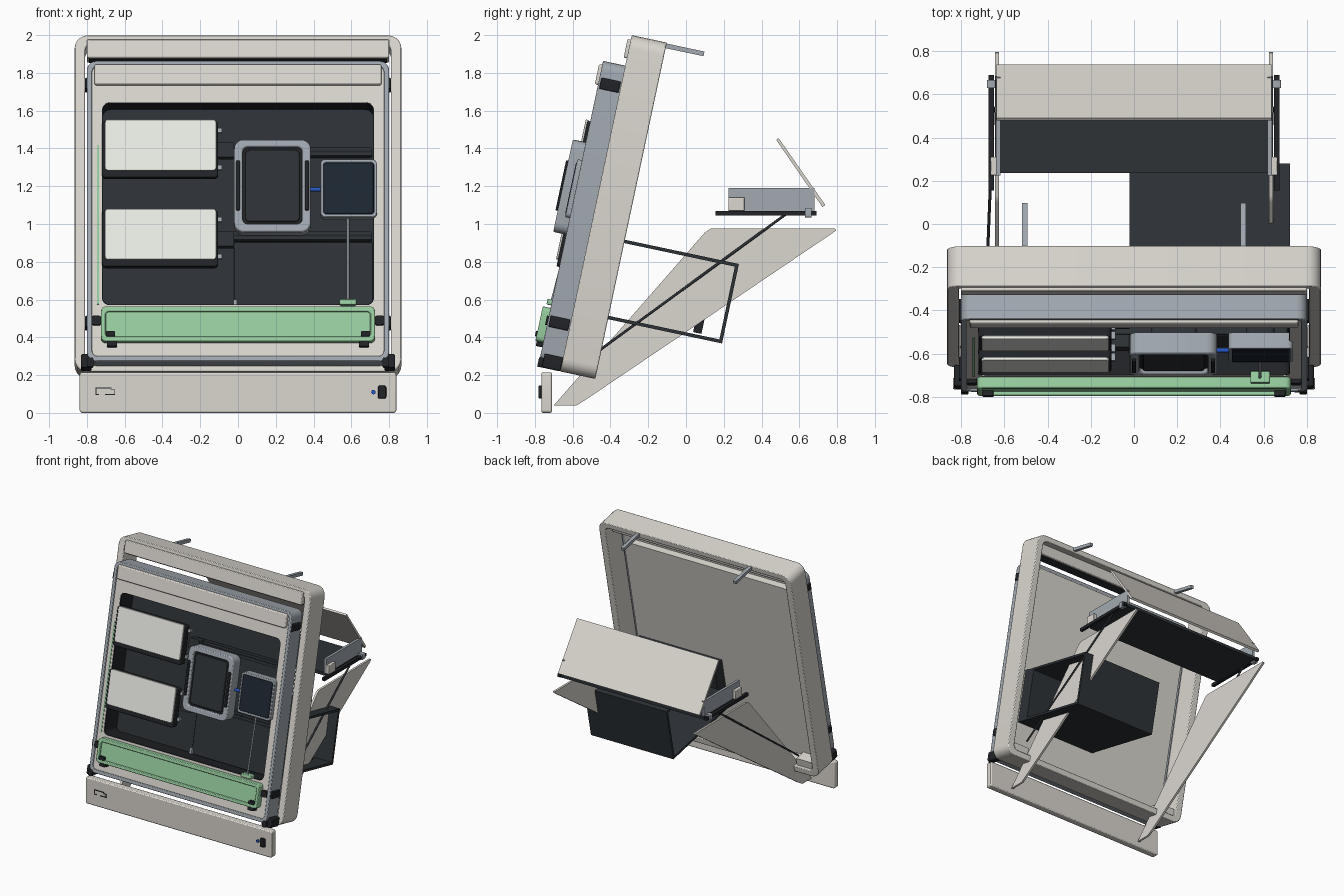
import bpy, bmesh, math
from mathutils import Matrix, Vector

if "Cube" in bpy.data.objects:
    bpy.data.objects.remove(bpy.data.objects["Cube"])

# the cabinet leans back 12 degrees: local x across, y into the depth, z up the slope
TILT = Matrix.Translation((0, -0.48, 0.18)) @ Matrix.Rotation(math.radians(-12), 4, 'X')
FLAT = Matrix.Identity(4)
SIDES = (("left", -1), ("right", 1))


def mat(name, *c):
    m = bpy.data.materials.new(name)
    m.diffuse_color = (*c, 1)
    m.use_nodes = True
    m.node_tree.nodes["Principled BSDF"].inputs["Base Color"].default_value = m.diffuse_color
    return m


BEIGE = mat("beige", 0.71, 0.68, 0.63)
STEEL = mat("steel", 0.36, 0.40, 0.44)
DARK = mat("dark", 0.026, 0.032, 0.037)
BLACK = mat("black", 0.015, 0.017, 0.02)
GREEN = mat("green", 0.31, 0.61, 0.35)
WHITE = mat("white", 0.84, 0.86, 0.80)
NAVY = mat("navy", 0.012, 0.02, 0.032)
BLUE = mat("blue", 0.02, 0.10, 0.60)


def finish(name, bm, material, M, bevel=0):
    bmesh.ops.recalc_face_normals(bm, faces=bm.faces)
    me = bpy.data.meshes.new(name)
    bm.to_mesh(me)
    bm.free()
    me.transform(M)
    me.materials.append(material)
    ob = bpy.data.objects.new(name, me)
    bpy.context.collection.objects.link(ob)
    if bevel:
        b = ob.modifiers.new("bevel", 'BEVEL')
        b.width, b.segments, b.limit_method = bevel, 2, 'ANGLE'
        b.angle_limit = math.radians(40)
    bpy.context.view_layer.objects.active = ob
    ob.select_set(True)
    bpy.ops.object.shade_smooth_by_angle(angle=math.radians(50))
    ob.select_set(False)
    return ob


def outline(x0, x1, z0, z1, r, seg=5):
    if r <= 0:
        return [(x1, z1), (x0, z1), (x0, z0), (x1, z0)]
    pts = []
    for i, (cx, cz) in enumerate([(x1 - r, z1 - r), (x0 + r, z1 - r), (x0 + r, z0 + r), (x1 - r, z0 + r)]):
        for k in range(seg + 1):
            a = math.pi / 2 * (i + k / seg)
            pts.append((cx + r * math.cos(a), cz + r * math.sin(a)))
    return pts


def block(name, x0, x1, y0, y1, z0, z1, m, r=0.0, M=TILT, bevel=0):
    """Rounded rectangle in x/z, extruded through the depth."""
    bm = bmesh.new()
    a, b = [[bm.verts.new((x, y, z)) for x, z in outline(x0, x1, z0, z1, r)] for y in (y0, y1)]
    bm.faces.new(a)
    bm.faces.new(b)
    for i in range(len(a)):
        j = (i + 1) % len(a)
        bm.faces.new((a[i], a[j], b[j], b[i]))
    return finish(name, bm, m, M, bevel)


def ring(name, x0, x1, y0, y1, z0, z1, hole, m, r, ri, bevel=0):
    """Rounded frame with a rounded opening (hole = x0, x1, z0, z1)."""
    bm = bmesh.new()
    out, inn = outline(x0, x1, z0, z1, r), outline(*hole, ri)
    loops = [[bm.verts.new((x, y, z)) for x, z in p]
             for p, y in ((out, y0), (out, y1), (inn, y1), (inn, y0))]
    for q in range(4):
        a, b = loops[q], loops[(q + 1) % 4]
        for i in range(len(a)):
            j = (i + 1) % len(a)
            bm.faces.new((a[i], a[j], b[j], b[i]))
    return finish(name, bm, m, TILT, bevel)


def plate(name, yz, x0, x1, m, M=FLAT):
    """Side profile extruded along x."""
    bm = bmesh.new()
    a, b = [[bm.verts.new((x, y, z)) for y, z in yz] for x in (x0, x1)]
    bm.faces.new(a)
    bm.faces.new(b)
    for i in range(len(a)):
        j = (i + 1) % len(a)
        bm.faces.new((a[i], a[j], b[j], b[i]))
    return finish(name, bm, m, M)


def rod(name, p, q, rad, m, M=FLAT, seg=12):
    p, q = Vector(p), Vector(q)
    bm = bmesh.new()
    bmesh.ops.create_cone(bm, cap_ends=True, segments=seg, radius1=rad, radius2=rad, depth=(q - p).length)
    R = (q - p).to_track_quat('Z', 'Y').to_matrix().to_4x4()
    return finish(name, bm, m, M @ Matrix.Translation((p + q) / 2) @ R)


# outer shell and its top bar
ring("outer_shell", -.865, .865, -.19, 0, 0, 1.82, (-.81, .81, .05, 1.775), BEIGE, .07, .04, .006)
block("top_bar", -.80, .80, -.207, -.07, 1.695, 1.795, BEIGE, .01, bevel=.006)
block("top_bar_seal", -.79, .79, -.19, -.09, 1.69, 1.695, DARK)

# steel door frame, beige liner, dark tub
ring("door_frame", -.80, .80, -.31, -.17, .03, 1.655, (-.772, .772, .058, 1.627), STEEL, .05, .03, .005)
ring("liner", -.772, .772, -.30, -.165, .058, 1.627, (-.72, .72, .335, 1.432), BEIGE, .03, .04)
ring("liner_back", -.74, .74, -.165, -.125, .08, 1.60, (-.72, .72, .335, 1.432), BEIGE, .04, .04)
block("back_panel", -.74, .74, -.125, -.112, .08, 1.60, BEIGE, .04)
block("tub_floor", -.73, .73, -.135, -.125, .325, 1.44, DARK, .03)
ring("tub_wall", -.724, .724, -.296, -.13, .331, 1.436, (-.716, .716, .339, 1.428), BLACK, .04, .04)
block("header_bar", -.76, .76, -.327, -.29, 1.525, 1.635, BEIGE, .012, bevel=.008)
block("green_seal", -.746, -.736, -.304, -.29, .34, 1.20, GREEN)

# tub details: equipment panel and rails
block("equipment_panel", -.02, .715, -.165, -.13, .34, .705, DARK, .01, bevel=.004)
for i, z in enumerate((1.19, .735)):
    block(f"tub_rail_{i}", -.12, .71, -.19, -.13, z - .022, z + .022, DARK, .01)
    block(f"tub_rail_groove_{i}", -.12, .71, -.195, -.185, z - .005, z + .005, BLACK)
block("panel_latch", -.025, -.005, -.19, -.16, .345, .39, STEEL)

# two white displays with bezels and arms
for i, (z0, z1) in enumerate(((1.042, 1.333), (.56, .85))):
    block(f"display_body_{i}", -.72, -.105, -.325, -.27, z0 - .02, z1 - .005, BLACK, .02, bevel=.006)
    block(f"display_face_{i}", -.705, -.115, -.335, -.32, z0 + .016, z1, WHITE, .018, bevel=.003)
    block(f"display_mount_{i}", -.60, -.22, -.27, -.13, z0 + .07, z1 - .07, DARK, .02)
    for j, z in enumerate((z0 + .03, z1 - .06)):
        block(f"display_arm_{i}_{j}", -.11, -.085, -.285, -.25, z, z + .025, STEEL, .006)
    zc = (z0 + z1) / 2
    block(f"display_link_{i}", -.11, -.02, -.25, -.19, zc - .04, zc + .04, DARK, .01)

# central monitor
ring("monitor_frame", -.02, .385, -.38, -.278, .715, 1.215, (.025, .34, .76, 1.175), STEEL, .05, .025, .008)
block("monitor_screen", .02, .345, -.355, -.28, .755, 1.18, BLACK, .02)
block("monitor_glass", .04, .325, -.37, -.35, .775, 1.16, DARK, .02, bevel=.005)
block("monitor_mount", .08, .29, -.285, -.13, .88, 1.08, DARK, .02)
for s, cx in (("left", 0.0), ("right", .365)):
    block(f"monitor_grip_{s}", cx - .01, cx + .01, -.392, -.375, .83, 1.10, BLACK, .008, bevel=.004)

# side monitor, connector, cable and clip
ring("side_monitor_frame", .437, .735, -.335, -.258, .805, 1.118, (.452, .72, .822, 1.10), STEEL, .025, .015, .004)
block("side_monitor_screen", .453, .719, -.338, -.27, .823, 1.099, NAVY, .012, bevel=.005)
block("side_monitor_mount", .52, .65, -.26, -.13, .88, 1.04, DARK, .02)
rod("blue_plug", (.375, -.31, .96), (.45, -.31, .96), .011, BLUE, TILT)
rod("cable", (.582, -.29, .82), (.582, -.31, .36), .007, STEEL, TILT)
block("cable_clip", .538, .628, -.335, -.28, .332, .362, GREEN, .008, bevel=.004)

# green tray with raised rim
ring("tray_rim", -.725, .725, -.352, -.29, .13, .318, (-.70, .70, .155, .29), GREEN, .025, .015, .006)
block("tray_face", -.71, .71, -.335, -.285, .145, .30, GREEN, .015)
for s, k in SIDES:
    block(f"tray_foot_{s}", k * .667 - .027, k * .667 + .027, -.345, -.295, .105, .135, BLACK, .008)
    block(f"tray_catch_{s}", k * .675 - .025, k * .675 + .025, -.36, -.33, .155, .183, BLACK, .008)

# dark hinges and corner shoes on both sides
for s, k in SIDES:
    for n, z in (("upper", 1.537), ("lower", .249)):
        x0, x1 = sorted((k * .775, k * .81))
        block(f"{n}_hinge_{s}", x0, x1, -.30, -.195, z - .03, z + .03, BLACK, .008, bevel=.004)
    block(f"hinge_knuckle_{s}", k * .75 - .025, k * .75 + .025, -.32, -.295, .225, .275, BLACK, .012)
    x0, x1 = sorted((k * .775, k * .832))
    block(f"corner_shoe_{s}", x0, x1, -.29, -.19, .0, .075, BLACK, .012, bevel=.005)
    x0, x1 = sorted((k * .765, k * .80))
    block(f"corner_toe_{s}", x0, x1, -.315, -.28, .0, .05, BLACK, .01)
    # short rods projecting from the top of the shell
    block(f"top_rod_{s}", k * .505 - .013, k * .505 + .013, -.06, .205, 1.79, 1.815, STEEL)

# upright kick panel with latch and lock
block("kick_panel", -.838, .838, -.765, -.71, 0, .215, BEIGE, .015, FLAT, .008)
for n, x0, x1, z0, z1 in (("a", -.755, -.75, .095, .135), ("b", -.755, -.67, .13, .135), ("c", -.755, -.735, .095, .10),
                          ("d", -.675, -.65, .12, .125), ("e", -.655, -.65, .095, .125), ("f", -.705, -.65, .095, .10)):
    block(f"latch_wire_{n}", x0, x1, -.77, -.76, z0, z1, BLACK, 0, FLAT)
block("lock_body", .74, .785, -.78, -.76, .075, .145, BLACK, .012, FLAT, .005)
rod("lock_pin", (.717, -.775, .11), (.717, -.76, .11), .012, BLUE)

# dark duct behind the cabinet, open at both ends
plate("duct", [(-.115, .323), (.617, .323), (.617, .753), (-.115, .753), (-.115, .735),
               (.599, .735), (.599, .341), (-.115, .341)], -.02, .722, DARK, TILT)
block("duct_front", -.02, .722, -.115, -.01, .325, .751, DARK)

# rear support wings, struts and shelf fittings
for s, k in SIDES:
    plate(f"wing_{s}", [(-.70, .04), (-.58, .04), (-.53, .07), (.795, .965), (.79, .975), (.13, .975), (.10, .955)],
          k * .625, k * .642, BEIGE)
    rod(f"strut_{s}", (k * .69, -.46, .33), (k * .65, .54, 1.06), .007, DARK)
    block(f"strut_anchor_{s}", k * .73 - .075, k * .73 + .075, -.11, -.02, .05, .11, BEIGE, .01)
    block(f"shelf_rail_{s}", k * .66 - .012, k * .66 + .012, .155, .69, 1.045, 1.07, BLACK, 0, FLAT)
    block(f"shelf_side_{s}", k * .628 - .01, k * .628 + .01, .225, .68, 1.07, 1.19, STEEL, 0, FLAT)
    block(f"shelf_stop_{s}", k * .645 - .018, k * .645 + .018, .225, .31, 1.07, 1.14, BEIGE, 0, FLAT, .004)
    block(f"rail_clamp_{s}", k * .66 - .02, k * .66 + .02, .63, .665, 1.035, 1.085, STEEL, .008, FLAT)
block("wing_block", .57, .615, .455, .50, .35, .45, BLACK)
block("shelf_floor", -.64, .64, .235, .685, 1.045, 1.07, DARK, 0, FLAT)
plate("shelf_cover", [(.478, 1.445), (.49, 1.455), (.738, 1.10), (.722, 1.09)], -.637, .637, BEIGE)
